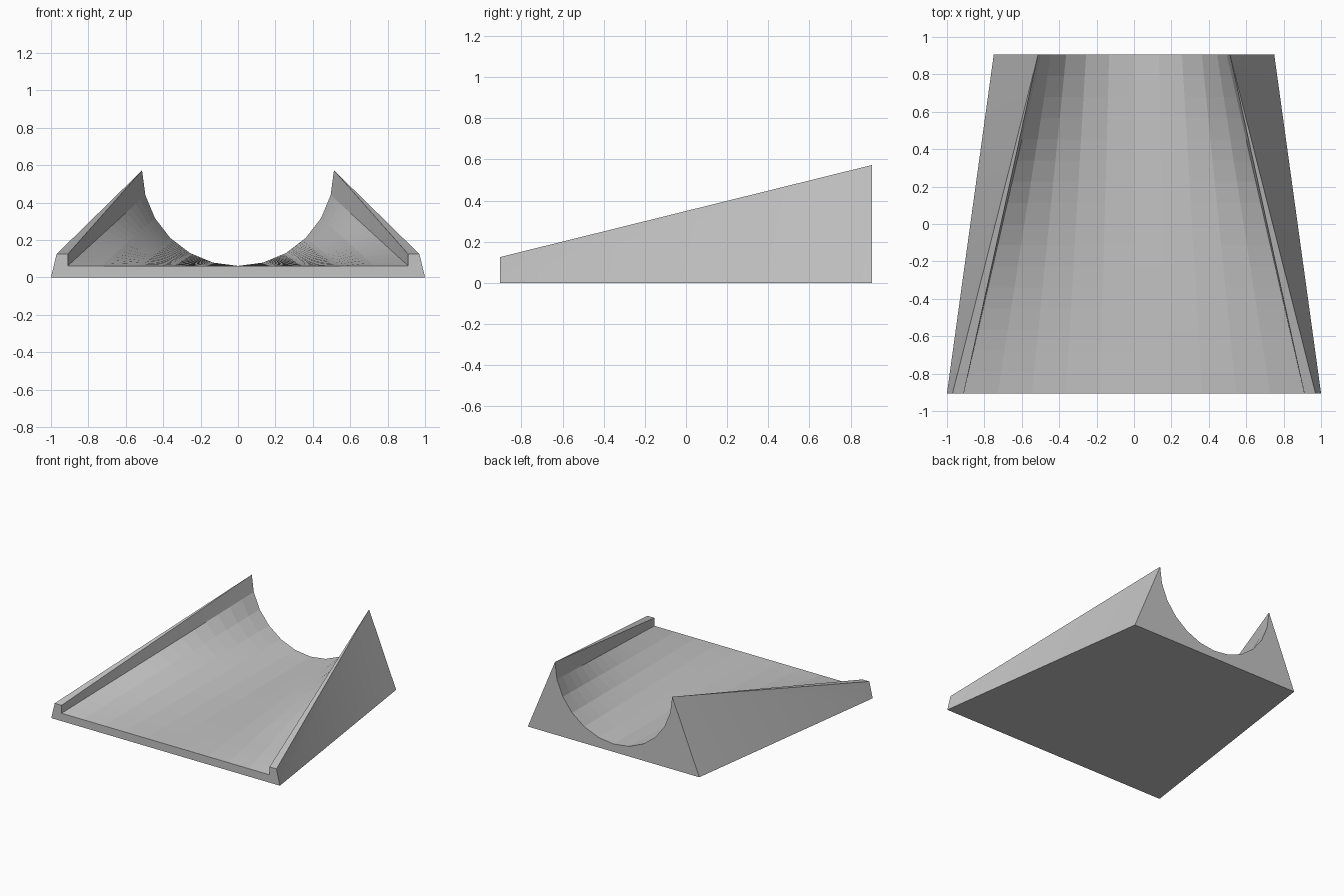
import bpy, bmesh, math

if "Cube" in bpy.data.objects:
    bpy.data.objects.remove(bpy.data.objects["Cube"])

HALF_LEN = 0.905      # half length in y
STEPS = 16            # rows along the chute
SEGS = 12             # facets across the channel
RADIUS, TOP, FLOOR = 0.513, 0.573, 0.062


def channel_back(k):
    # half circle cut into the tall end
    a = math.pi * k / SEGS
    return -RADIUS * math.cos(a), TOP - (TOP - FLOOR) * math.sin(a)


def channel_front(k):
    # flat floor with a short upright lip at each side
    if k in (0, SEGS):
        return (-0.91 if k == 0 else 0.91), 0.125
    return 0.91 * (k - SEGS / 2) / (SEGS / 2 - 1), FLOOR


grey = bpy.data.materials.new("stone grey")
grey.diffuse_color = (0.55, 0.55, 0.55, 1)
grey.use_nodes = True
grey.node_tree.nodes["Principled BSDF"].inputs["Base Color"].default_value = grey.diffuse_color

bm = bmesh.new()

# Channel surface, blended from the flat front to the round back
rows = []
for i in range(STEPS + 1):
    t = i / STEPS
    row = []
    for k in range(SEGS + 1):
        (x0, z0), (x1, z1) = channel_front(k), channel_back(k)
        row.append(bm.verts.new((x0 + (x1 - x0) * t,
                                 -HALF_LEN + 2 * HALF_LEN * t,
                                 z0 + (z1 - z0) * t)))
    rows.append(row)
for a, b in zip(rows, rows[1:]):
    for k in range(SEGS):
        bm.faces.new((a[k], a[k + 1], b[k + 1], b[k]))

# Outer walls and tapering rims
corners = []
for s, k in ((-1, 0), (1, SEGS)):
    front_low = bm.verts.new((s * 1.0, -HALF_LEN, 0))
    front_top = bm.verts.new((s * 0.97, -HALF_LEN, 0.125))
    back_low = bm.verts.new((s * 0.75, HALF_LEN, 0))
    apex = rows[-1][k]
    bm.faces.new([front_top] + [r[k] for r in rows])
    for tri in ((front_low, back_low, apex), (front_low, apex, front_top)):
        bm.faces.new(tri).smooth = True
    corners.append((front_low, front_top, back_low))

# Front, back and underside
(l_low, l_top, l_back), (r_low, r_top, r_back) = corners
bm.faces.new([l_low, l_top] + rows[0] + [r_top, r_low])
bm.faces.new([l_back] + rows[-1] + [r_back])
bm.faces.new((l_low, r_low, r_back, l_back))
bmesh.ops.recalc_face_normals(bm, faces=bm.faces)

mesh = bpy.data.meshes.new("chute_transition")
bm.to_mesh(mesh)
bm.free()
mesh.materials.append(grey)
bpy.context.collection.objects.link(bpy.data.objects.new("chute_transition", mesh))
